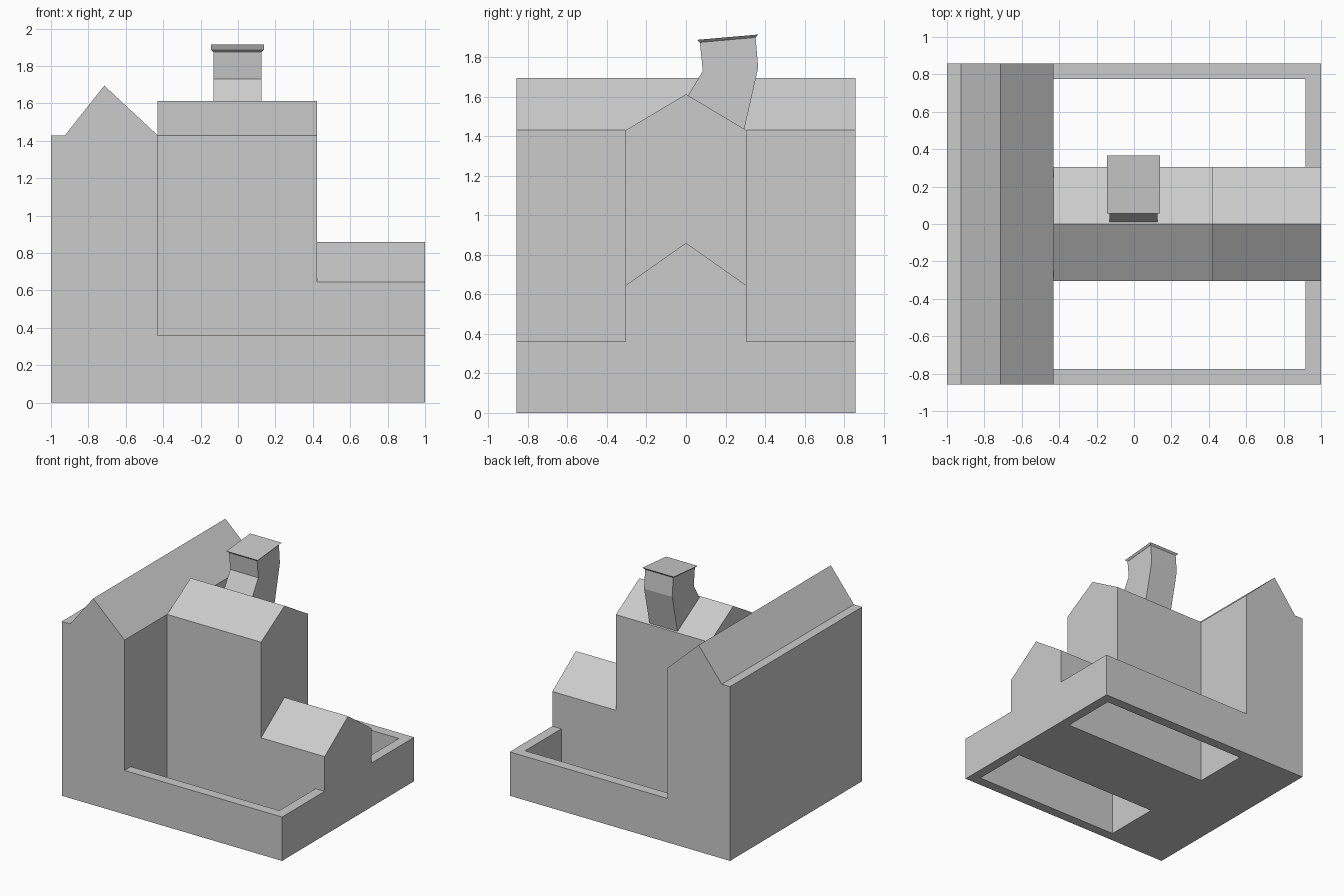
import bpy, bmesh
from mathutils import Vector

if "Cube" in bpy.data.objects:
    bpy.data.objects.remove(bpy.data.objects["Cube"])


def prism(name, profile, axis, lo, hi):
    """Extrude a closed 2D profile along 'x' (profile is y,z) or 'y' (profile is x,z)."""
    place = (lambda a, b: (lo, a, b)) if axis == 'x' else (lambda a, b: (a, lo, b))
    step = Vector((hi - lo, 0, 0)) if axis == 'x' else Vector((0, hi - lo, 0))
    bm = bmesh.new()
    face = bm.faces.new([bm.verts.new(place(a, b)) for a, b in profile])
    res = bmesh.ops.extrude_face_region(bm, geom=[face], use_keep_orig=True)
    verts = [v for v in res['geom'] if isinstance(v, bmesh.types.BMVert)]
    bmesh.ops.translate(bm, verts=verts, vec=step)
    bmesh.ops.recalc_face_normals(bm, faces=bm.faces[:])
    mesh = bpy.data.meshes.new(name)
    bm.to_mesh(mesh)
    bm.free()
    ob = bpy.data.objects.new(name, mesh)
    bpy.context.collection.objects.link(ob)
    return ob


def combine(target, other, operation):
    """Apply an exact boolean and remove the operand."""
    mod = target.modifiers.new(operation.lower(), 'BOOLEAN')
    mod.operation, mod.solver, mod.object = operation, 'EXACT', other
    bpy.context.view_layer.objects.active = target
    bpy.ops.object.modifier_apply(modifier=mod.name)
    bpy.data.objects.remove(other)


def gabled(name, x0, x1, eaves, ridge, base=0.1, half=0.305):
    return prism(name, [(-half, base), (half, base), (half, eaves),
                        (0, ridge), (-half, eaves)], 'x', x0, x1)


# Side wing with its uneven ridge, plus the low plinth
body = prism("house_body", [(-1, 0), (1, 0), (1, 0.36), (-0.43, 0.36), (-0.43, 1.43),
                            (-0.715, 1.695), (-0.925, 1.43), (-1, 1.43)],
             'y', -0.857, 0.857)

# Two open yards, leaving thin boundary walls
for s in (-1, 1):
    yard = prism("yard_cutter", [(s * 0.305, -0.1), (s * 0.775, -0.1),
                                 (s * 0.775, 0.5), (s * 0.305, 0.5)], 'x', -0.43, 0.918)
    combine(body, yard, 'DIFFERENCE')

# Tall central house and low annex
combine(body, gabled("central_house", -0.43, 0.423, 1.43, 1.612), 'UNION')
combine(body, gabled("annex", 0.2, 1.0, 0.645, 0.86), 'UNION')

# Crooked chimney rising from the back roof slope
prism("chimney", [(0.01, 1.605), (0.295, 1.435), (0.365, 1.745), (0.352, 1.9),
                  (0.07, 1.875), (0.085, 1.73)], 'x', -0.13, 0.125)

# Tilted chimney cap, flaring outward to its top
cap = prism("chimney_cap", [(0.07, 1.874), (0.352, 1.899), (0.366, 1.914), (0.057, 1.887)],
            'x', -0.145, 0.14)
for v in cap.data.vertices:
    if v.co.y in (min, max) or 0.065 < v.co.y < 0.36:
        v.co.x *= 0.9
